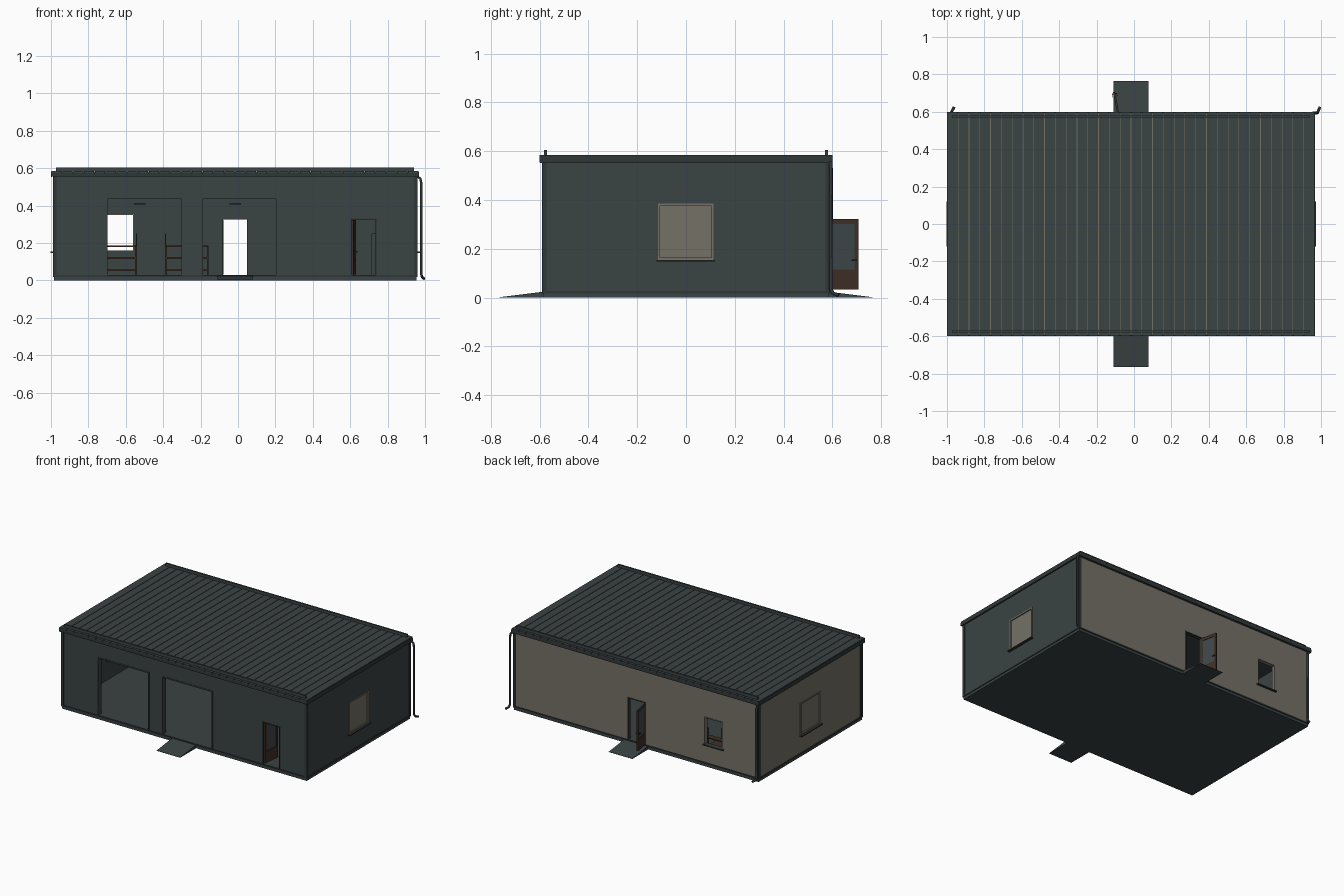
import bpy, bmesh, math
from mathutils import Matrix, Vector

if "Cube" in bpy.data.objects:
    bpy.data.objects.remove(bpy.data.objects["Cube"])


def material(name, rgb):
    m = bpy.data.materials.new(name)
    m.diffuse_color = (*rgb, 1)
    m.use_nodes = True
    m.node_tree.nodes["Principled BSDF"].inputs["Base Color"].default_value = m.diffuse_color
    return m


SLATE = material("slate", (0.043, 0.056, 0.056))
BEIGE = material("warm_beige", (0.175, 0.165, 0.132))
TRIM = material("dark_trim", (0.03, 0.037, 0.037))
WOOD = material("brown_wood", (0.05, 0.029, 0.019))
GLASS = material("door_glass", (0.05, 0.065, 0.07))


def add_box(bm, x0, x1, y0, y1, z0, z1):
    mat = Matrix.Translation(((x0 + x1) / 2, (y0 + y1) / 2, (z0 + z1) / 2))
    mat = mat @ Matrix.Diagonal((x1 - x0, y1 - y0, z1 - z0, 1))
    bmesh.ops.create_cube(bm, size=1, matrix=mat)


def finish(name, bm, mats, rule=None):
    bm.normal_update()
    if rule:
        for f in bm.faces:
            f.material_index = rule(f)
    me = bpy.data.meshes.new(name)
    bm.to_mesh(me)
    bm.free()
    for m in mats:
        me.materials.append(m)
    ob = bpy.data.objects.new(name, me)
    bpy.context.collection.objects.link(ob)
    return ob


def boxes(name, mat, *dims):
    bm = bmesh.new()
    for d in dims:
        add_box(bm, *d)
    return finish(name, bm, [mat])


# overall building limits
X0, X1, Y0, Y1 = -0.985, 0.955, -0.585, 0.585
ZF, ZT, T = 0.025, 0.563, 0.025


def wall(name, axis, a, b, openings, outside, outward):
    """Wall running along axis; openings are (u0, u1, z0, z1)."""
    bm = bmesh.new()
    lo, hi = (X0, X1) if axis == "x" else (Y0 + T, Y1 - T)

    def piece(u0, u1, z0, z1):
        if u1 - u0 > 1e-4 and z1 - z0 > 1e-4:
            if axis == "x":
                add_box(bm, u0, u1, a, b, z0, z1)
            else:
                add_box(bm, a, b, u0, u1, z0, z1)

    u = lo
    for u0, u1, z0, z1 in openings:
        piece(u, u0, ZF, ZT)
        piece(u0, u1, ZF, z0)
        piece(u0, u1, z1, ZT)
        u = u1
    piece(u, hi, ZF, ZT)
    d = Vector(outward)
    return finish(name, bm, [SLATE, outside], lambda f: int(f.normal.dot(d) > 0.9))


# floor slab and the four walls
boxes("floor_slab", SLATE, (X0, X1, Y0, Y1, 0, ZF + 0.005))
garage = [(-0.70, -0.30), (-0.19, 0.205)]
front_open = [(u0, u1, 0.03, 0.44) for u0, u1 in garage] + [(0.605, 0.74, 0.03, 0.33)]
back_window = (-0.705, -0.555, 0.16, 0.355)
back_door = (-0.085, 0.052, 0.03, 0.33)
side_window = (-0.115, 0.113, 0.155, 0.385)
wall("front_wall", "x", Y0, Y0 + T, front_open, SLATE, (0, -1, 0))
wall("back_wall", "x", Y1 - T, Y1, [back_window, back_door], BEIGE, (0, 1, 0))
wall("right_wall", "y", X1 - T, X1, [side_window], SLATE, (1, 0, 0))
wall("left_wall", "y", X0, X0 + T, [side_window], BEIGE, (-1, 0, 0))

# base trim strip and corner trims around the outside
e = 0.005
boxes("base_trim", TRIM,
      (X0 - e, X1 + e, Y0 - e, Y0, 0.018, 0.028), (X0 - e, X1 + e, Y1, Y1 + e, 0.018, 0.028),
      (X0 - e, X0, Y0, Y1, 0.018, 0.028), (X1, X1 + e, Y0, Y1, 0.018, 0.028))
corners = []
for x, sx in ((X0, -1), (X1, 1)):
    for y, sy in ((Y0, -1), (Y1, 1)):
        xs = sorted((x + sx * e, x - sx * 0.014))
        ys = sorted((y + sy * e, y - sy * 0.014))
        corners.append((*xs, *ys, 0.02, 0.56))
boxes("corner_trims", TRIM, *corners)

# garage opening linings
for i, (u0, u1) in enumerate(garage):
    y0, y1 = Y0 - 0.003, Y0 + T + 0.01
    boxes("garage_frame_%d" % (i + 1), SLATE, (u0 - 0.006, u0 + 0.003, y0, y1, 0.03, 0.443),
          (u1 - 0.003, u1 + 0.006, y0, y1, 0.03, 0.443),
          (u0 - 0.006, u1 + 0.006, y0, y1, 0.437, 0.446))

# side windows: pane, frame and sill
for name, x, s in (("right", X1, 1), ("left", X0, -1)):
    a, b, z0, z1 = side_window
    px = sorted((x - s * 0.012, x - s * 0.004))
    fx = sorted((x - s * 0.015, x + s * 0.004))
    sx = sorted((x - s * 0.01, x + s * 0.018))
    w = 0.009
    boxes(name + "_window_pane", BEIGE, (*px, a, b, z0, z1))
    boxes(name + "_window_frame", BEIGE, (*fx, a, a + w, z0, z1), (*fx, b - w, b, z0, z1),
          (*fx, a + w, b - w, z1 - w, z1), (*fx, a + w, b - w, z0, z0 + w))
    boxes(name + "_window_sill", TRIM, (*sx, a - 0.006, b + 0.006, z0 - 0.007, z0))

# open back window: frame and sill only
a, b, z0, z1 = back_window
fy = (Y1 - T, Y1 + 0.004)
boxes("back_window_frame", BEIGE, (a, a + 0.006, *fy, z0, z1), (b - 0.006, b, *fy, z0, z1),
      (a, b, *fy, z1 - 0.006, z1))
boxes("back_window_sill", TRIM, (a - 0.005, b + 0.005, Y1 - T, Y1 + 0.014, z0 - 0.007, z0))

# door frames
for name, (a, b), fy in (("front", (0.605, 0.74), (Y0 - 0.003, Y0 + T)),
                         ("back", (-0.085, 0.052), (Y1 - T, Y1 + 0.003))):
    boxes(name + "_door_frame", TRIM, (a - 0.002, a + 0.004, *fy, 0.03, 0.33),
          (b - 0.004, b + 0.002, *fy, 0.03, 0.33), (a - 0.002, b + 0.002, *fy, 0.326, 0.332))


def door(name, hinge, angle):
    """Leaf built along +x from the hinge, then swung open."""
    w, t = 0.125, 0.005
    wood = boxes(name + "_leaf", WOOD, (0, w, -t, t, 0.033, 0.115), (0, w, -t, t, 0.302, 0.323),
                 (0, 0.016, -t, t, 0.115, 0.302), (w - 0.016, w, -t, t, 0.115, 0.302))
    glass = boxes(name + "_glass", GLASS, (0.016, w - 0.016, -0.002, 0.002, 0.115, 0.302))
    knob = boxes(name + "_handle", TRIM, (w - 0.013, w - 0.007, -0.012, 0.012, 0.15, 0.157),
                 (w - 0.027, w - 0.007, -0.014, -0.011, 0.15, 0.157),
                 (w - 0.027, w - 0.007, 0.011, 0.014, 0.15, 0.157))
    for ob in (wood, glass, knob):
        ob.location = (*hinge, 0)
        ob.rotation_euler.z = math.radians(angle)


door("front_door", (0.613, Y0 + 0.012), 84)
door("back_door", (-0.083, Y1 - 0.002), 101)

# entrance ramps: wedges in front and behind
for name, s in (("front", -1), ("back", 1)):
    bm = bmesh.new()
    prof = ((0.58, 0), (0.765, 0), (0.765, 0.002), (0.58, 0.025))
    sides = [[bm.verts.new((x, s * y, z)) for y, z in prof] for x in (-0.11, 0.077)]
    bm.faces.new(sides[0])
    bm.faces.new(sides[1][::-1])
    for i in range(4):
        j = (i + 1) % 4
        bm.faces.new((sides[0][i], sides[1][i], sides[1][j], sides[0][j]))
    bmesh.ops.recalc_face_normals(bm, faces=bm.faces)
    finish(name + "_ramp", bm, [SLATE])

# roof: deck, pale underlay showing in the gaps, long metal panels
RX0, RX1 = -0.998, 0.965
boxes("roof_deck", SLATE, (RX0 + 0.004, RX1 - 0.004, -0.592, 0.592, 0.555, 0.574))
boxes("roof_underlay", BEIGE, (RX0 + 0.006, RX1 - 0.006, -0.59, 0.59, 0.573, 0.579))
n = 34
step = (RX1 - RX0) / n
boxes("roof_panels", SLATE, *[(RX0 + i * step + 0.0018, RX0 + (i + 1) * step - 0.0018,
                               -0.6, 0.6, 0.574, 0.585) for i in range(n)])
boxes("gable_fascia", TRIM, (RX0 - 0.002, RX0 + 0.004, -0.598, 0.598, 0.553, 0.583),
      (RX1 - 0.004, RX1 + 0.002, -0.598, 0.598, 0.553, 0.583))
for name, s in (("front", -1), ("back", 1)):
    gy = sorted((s * 0.582, s * 0.6))
    boxes(name + "_gutter", TRIM, (RX0 - 0.002, RX1 + 0.002, *gy, 0.555, 0.576))
    ry = sorted((s * 0.569, s * 0.581))
    boxes(name + "_snow_rail", SLATE, (-0.973, 0.942, *ry, 0.583, 0.605))


def pipe(name, pts, r=0.0075):
    cu = bpy.data.curves.new(name, "CURVE")
    cu.dimensions = "3D"
    cu.bevel_depth, cu.bevel_resolution, cu.use_fill_caps = r, 1, True
    sp = cu.splines.new("POLY")
    sp.points.add(len(pts) - 1)
    for p, c in zip(sp.points, pts):
        p.co = (*c, 1)
    cu.materials.append(TRIM)
    bpy.context.collection.objects.link(bpy.data.objects.new(name, cu))


# downpipes at the two rear corners
pipe("right_downpipe", [(0.955, 0.593, 0.558), (0.975, 0.593, 0.545), (0.98, 0.593, 0.52),
                        (0.98, 0.593, 0.035), (0.984, 0.602, 0.018), (0.994, 0.625, 0.01)])
pipe("left_downpipe", [(-0.98, 0.59, 0.558), (-0.978, 0.594, 0.53),
                       (-0.978, 0.594, 0.035), (-0.974, 0.602, 0.018), (-0.962, 0.625, 0.01)])

# two benches with shelves along the back wall
for i, (a, b, post) in enumerate(((-0.86, -0.54, -0.543), (-0.39, -0.157, -0.387))):
    boxes("bench_%d" % (i + 1), WOOD, (a, b, 0.36, 0.54, 0.115, 0.125), (a, b, 0.38, 0.54, 0.05, 0.058),
          (a, b, 0.5, 0.54, 0.18, 0.187),
          *[(x, x + 0.01, y, y + 0.01, 0.03, 0.185) for x in (a, b - 0.01) for y in (0.365, 0.53)])
    boxes("bench_post_%d" % (i + 1), SLATE, (post - 0.003, post + 0.003, 0.52, 0.54, 0.03, 0.25))

# ceiling lamps and a low cabinet behind the small front door
for i, x in enumerate((-0.525, -0.015)):
    boxes("ceiling_lamp_%d" % (i + 1), TRIM, (x - 0.03, x + 0.03, -0.1, 0.1, 0.406, 0.414))
boxes("cabinet", SLATE, (0.715, 0.92, 0.40, 0.55, 0.03, 0.25))
